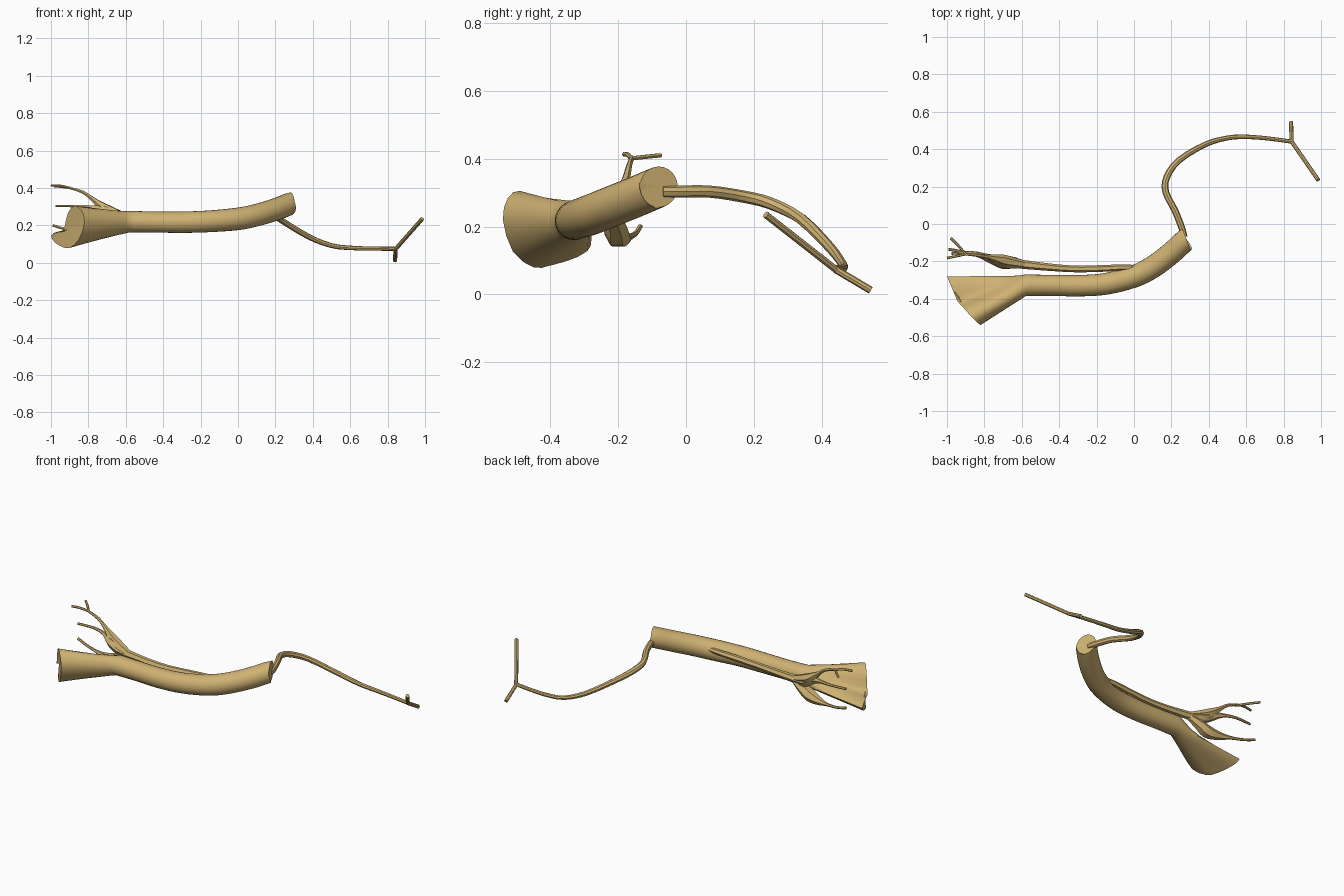
import bpy, bmesh, math
from mathutils import Vector

if "Cube" in bpy.data.objects:
    bpy.data.objects.remove(bpy.data.objects["Cube"], do_unlink=True)

tan = bpy.data.materials.new("tan")
tan.use_nodes = True
COLOUR = (0.62, 0.44, 0.17, 1)
tan.diffuse_color = COLOUR
tan.node_tree.nodes["Principled BSDF"].inputs["Base Color"].default_value = COLOUR


def spline(points, steps, closed=False):
    """Smooth curve through points; also works on (x, y, z, radius)."""
    p = [Vector(q) for q in points]
    n = len(p)
    get = (lambda i: p[i % n]) if closed else (lambda i: p[max(0, min(n - 1, i))])
    out = []
    for i in range(n if closed else n - 1):
        a, b, c, d = (get(i + k) for k in (-1, 0, 1, 2))
        for s in range(steps):
            t = s / steps
            out.append(0.5 * (2 * b + (c - a) * t + (2 * a - 5 * b + 4 * c - d) * t * t
                              + (3 * b - a - 3 * c + d) * t ** 3))
    return out if closed else out + [p[-1]]


def tube(name, points, sides=6, steps=3, start_dir=None, rim=None):
    """Capped tube along a path, optionally flaring into a free-form rim."""
    path = spline(points, steps)
    rings = []
    for i, q in enumerate(path):
        a, b = path[max(i - 1, 0)], path[min(i + 1, len(path) - 1)]
        t = (b - a).xyz.normalized()
        if i == 0 and start_dir:
            t = Vector(start_dir).normalized()
        side = t.cross(Vector((0, 0, 1))).normalized()
        up = side.cross(t)
        angles = [math.tau * k / sides for k in range(sides)]
        rings.append([q.xyz + q.w * (up * math.sin(g) - side * math.cos(g)) for g in angles])
    if rim:
        last = rings[-1]
        for s in range(1, 9):
            t = s / 8
            f = t * (0.65 + 0.35 * t)
            rings.append([a.lerp(b, t) * 0.5 + a.lerp(b, f) * 0.5 for a, b in zip(last, rim)])
    bm = bmesh.new()
    vs = [[bm.verts.new(c) for c in r] for r in rings]
    for r0, r1 in zip(vs, vs[1:]):
        for k in range(sides):
            j = (k + 1) % sides
            bm.faces.new((r0[k], r0[j], r1[j], r1[k]))
    for r in (vs[0], vs[-1]):
        mid = bm.verts.new(sum((v.co for v in r), Vector()) / sides)
        for k in range(sides):
            bm.faces.new((r[k], r[(k + 1) % sides], mid))
    bmesh.ops.recalc_face_normals(bm, faces=bm.faces)
    me = bpy.data.meshes.new(name)
    bm.to_mesh(me)
    bm.free()
    me.materials.append(tan)
    ob = bpy.data.objects.new(name, me)
    bpy.context.collection.objects.link(ob)
    bpy.ops.object.select_all(action='DESELECT')
    ob.select_set(True)
    bpy.context.view_layer.objects.active = ob
    bpy.ops.object.shade_smooth_by_angle(angle=math.radians(40))
    return ob


# Thick trunk, flaring into a folded two-lobed mouth
rim = spline([(-0.82, -0.54, 0.22), (-0.84, -0.525, 0.285), (-0.875, -0.49, 0.305),
              (-0.91, -0.45, 0.265), (-0.928, -0.43, 0.19), (-0.945, -0.41, 0.165),
              (-0.97, -0.35, 0.165), (-1.0, -0.28, 0.145), (-0.98, -0.32, 0.11),
              (-0.94, -0.40, 0.085), (-0.90, -0.45, 0.08), (-0.85, -0.51, 0.125)], 2, True)
tube("trunk", [(0.28, -0.08, 0.317, 0.06), (0.2, -0.155, 0.285, 0.06), (0.1, -0.23, 0.255, 0.06),
               (0, -0.28, 0.235, 0.06), (-0.15, -0.32, 0.222, 0.058), (-0.3, -0.33, 0.217, 0.057),
               (-0.45, -0.328, 0.218, 0.056), (-0.58, -0.328, 0.22, 0.058)],
     sides=24, steps=4, start_dir=(-0.92, -0.37, 0), rim=rim)

# Long curved tail with a forked tip
tube("tail", [(0.268, -0.07, 0.303, 0.018), (0.255, -0.02, 0.303, 0.018), (0.22, 0.07, 0.303, 0.018),
              (0.17, 0.17, 0.288, 0.018), (0.175, 0.25, 0.268, 0.018), (0.24, 0.34, 0.222, 0.017),
              (0.38, 0.425, 0.138, 0.015), (0.5, 0.46, 0.092, 0.013), (0.6, 0.466, 0.08, 0.012),
              (0.72, 0.457, 0.076, 0.011), (0.845, 0.44, 0.075, 0.011)], sides=8)
for name, tip in (("tail_fork_front", (0.985, 0.235, 0.235, 0.011)),
                  ("tail_fork_back", (0.84, 0.545, 0.012, 0.011))):
    tube(name, [(0.842, 0.442, 0.073, 0.011), tip], sides=8, steps=1)

# Slim branch along the back of the trunk
tube("side_branch", [(0.04, -0.235, 0.26, 0.012), (-0.05, -0.232, 0.255, 0.016),
                     (-0.18, -0.238, 0.247, 0.018), (-0.32, -0.24, 0.24, 0.018),
                     (-0.46, -0.23, 0.238, 0.02), (-0.6, -0.215, 0.24, 0.024),
                     (-0.66, -0.205, 0.24, 0.024)])

# Swollen lobes drawn out into thin fingers
fingers = {
    "upper_finger": [(-0.58, -0.218, 0.242, 0.018), (-0.65, -0.205, 0.262, 0.028),
                     (-0.71, -0.192, 0.288, 0.03), (-0.77, -0.178, 0.335, 0.014),
                     (-0.83, -0.168, 0.378, 0.009), (-0.91, -0.16, 0.403, 0.007)],
    "middle_finger": [(-0.58, -0.218, 0.24, 0.018), (-0.66, -0.205, 0.25, 0.032),
                      (-0.72, -0.2, 0.278, 0.03), (-0.79, -0.17, 0.297, 0.012),
                      (-0.87, -0.152, 0.303, 0.008), (-0.975, -0.158, 0.304, 0.007)],
    "lower_finger": [(-0.58, -0.218, 0.235, 0.018), (-0.64, -0.207, 0.205, 0.03),
                     (-0.7, -0.203, 0.175, 0.037), (-0.77, -0.185, 0.166, 0.024),
                     (-0.84, -0.165, 0.17, 0.01), (-0.92, -0.148, 0.18, 0.008),
                     (-0.99, -0.135, 0.2, 0.008)],
    "fingertip_front": [(-0.9, -0.161, 0.401, 0.007), (-0.95, -0.172, 0.412, 0.007),
                        (-1.0, -0.182, 0.413, 0.007)],
    "fingertip_back": [(-0.9, -0.161, 0.401, 0.007), (-0.94, -0.115, 0.406, 0.007),
                       (-0.98, -0.075, 0.41, 0.007)],
}
for name, pts in fingers.items():
    tube(name, pts)
